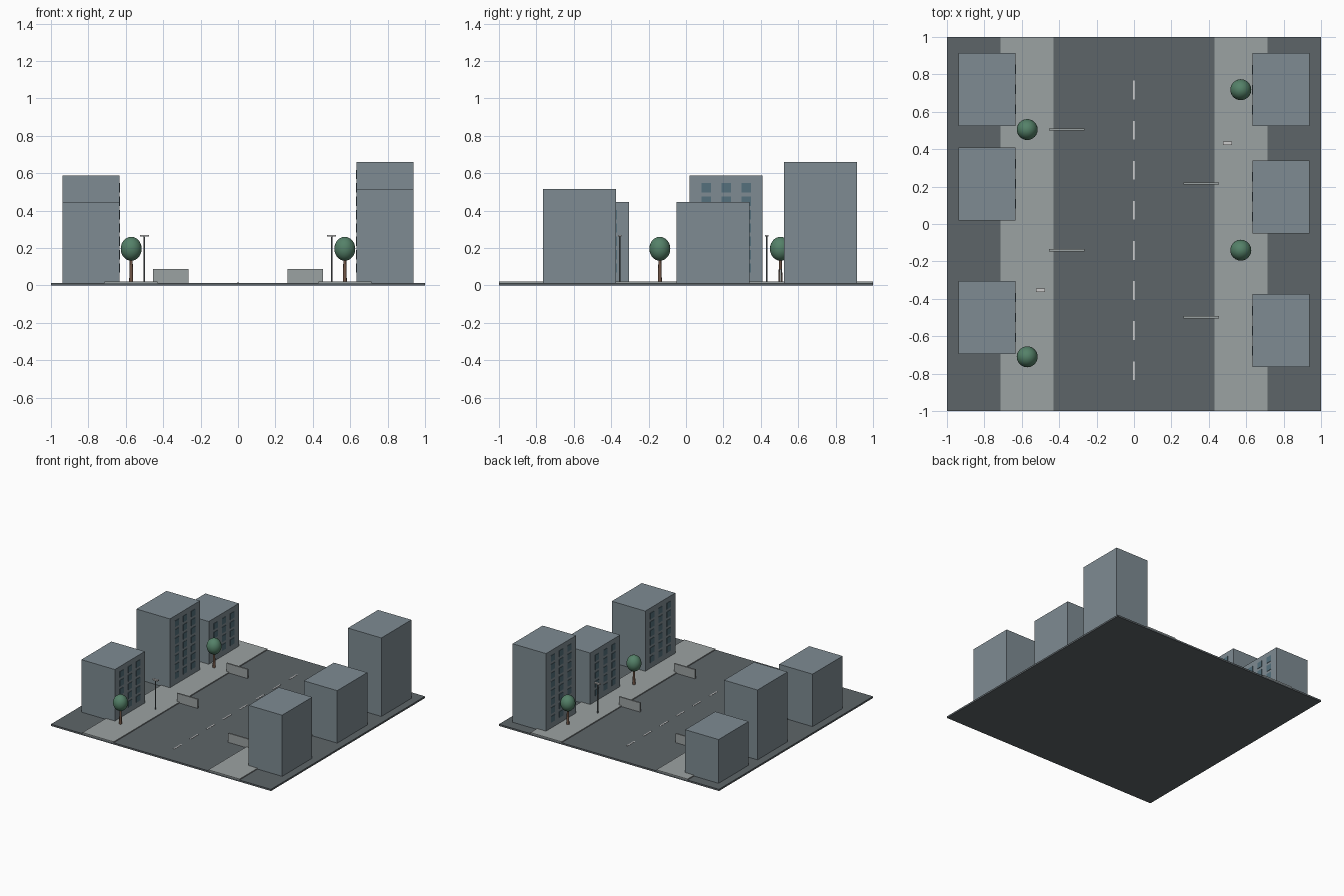
import bpy, bmesh
from mathutils import Matrix

if "Cube" in bpy.data.objects:
    bpy.data.objects.remove(bpy.data.objects["Cube"])


def material(name, rgb):
    m = bpy.data.materials.new(name)
    m.diffuse_color = (*rgb, 1)
    m.use_nodes = True
    m.node_tree.nodes["Principled BSDF"].inputs["Base Color"].default_value = m.diffuse_color
    return m


ASPHALT = material("asphalt", (0.11, 0.13, 0.14))
PAVING = material("paving", (0.33, 0.36, 0.36))
WALL = material("wall", (0.21, 0.26, 0.29))
GLASS = material("glass", (0.09, 0.16, 0.20))
PAINT = material("road_paint", (0.75, 0.77, 0.75))
BARK = material("bark", (0.16, 0.09, 0.06))
LEAF = material("leaf", (0.09, 0.22, 0.14))
METAL = material("metal", (0.13, 0.15, 0.16))
LIGHT = material("lamp_cover", (0.6, 0.63, 0.63))


def boxes(name, bounds, mat):
    """One object made of boxes given as (x0, x1, y0, y1, z0, z1)."""
    bm = bmesh.new()
    for x0, x1, y0, y1, z0, z1 in bounds:
        mtx = Matrix.Translation(((x0 + x1) / 2, (y0 + y1) / 2, (z0 + z1) / 2))
        mtx @= Matrix.Diagonal((abs(x1 - x0), abs(y1 - y0), z1 - z0, 1))
        bmesh.ops.create_cube(bm, size=1, matrix=mtx)
    me = bpy.data.meshes.new(name)
    bm.to_mesh(me)
    bm.free()
    me.materials.append(mat)
    ob = bpy.data.objects.new(name, me)
    bpy.context.collection.objects.link(ob)
    return ob


def finish(name, mat):
    ob = bpy.context.object
    ob.name = name
    ob.data.materials.append(mat)
    bpy.ops.object.shade_smooth_by_angle()
    return ob


def post(name, x, y, z0, z1, r0, r1, mat):
    bpy.ops.mesh.primitive_cone_add(vertices=12, radius1=r0, radius2=r1, depth=z1 - z0,
                                    location=(x, y, (z0 + z1) / 2))
    return finish(name, mat)


ROAD_Z, WALK_Z, FLOOR = 0.014, 0.022, 0.0714

# Road slab, sidewalks and centre line
boxes("road", [(-1, 1, -1, 1, 0, ROAD_Z)], ASPHALT)
for side, s in (("left", -1), ("right", 1)):
    boxes(side + "_sidewalk", [(s * 0.43, s * 0.714, -1, 1, ROAD_Z - 0.004, WALK_Z)], PAVING)
boxes("lane_dashes", [(-0.005, 0.005, c - 0.05, c + 0.05, ROAD_Z - 0.002, ROAD_Z + 0.002)
                      for c in (0.716 - 0.2143 * i for i in range(8))], PAINT)


# Buildings with windows on the street side
def building(name, s, yc, floors):
    top = 0.0165 + floors * FLOOR
    boxes(name, [(s * 0.633, s * 0.937, yc - 0.195, yc + 0.195, ROAD_Z - 0.002, top)], WALL)
    panes = []
    for row in range(floors - 1):
        z = 0.093 + row * FLOOR
        for col in (-1, 0, 1):
            y = yc + col * 0.107
            panes.append((s * 0.630, s * 0.638, y - 0.025, y + 0.025, z - 0.025, z + 0.025))
    boxes(name + "_windows", panes, GLASS)


for i, (s, y, n) in enumerate([(-1, -0.5, 6), (-1, 0.215, 8), (-1, 0.72, 5),
                               (1, -0.57, 7), (1, 0.145, 6), (1, 0.718, 9)]):
    building(f"building_{i + 1}", s, y, n)

# Street trees
for i, (x, y) in enumerate([(-0.571, 0.505), (-0.571, -0.71), (0.571, 0.718), (0.571, -0.14)]):
    post(f"tree_trunk_{i + 1}", x, y, WALK_Z - 0.002, 0.16, 0.011, 0.007, BARK)
    bpy.ops.mesh.primitive_uv_sphere_add(segments=24, ring_count=14, radius=1, location=(x, y, 0.196))
    crown = finish(f"tree_crown_{i + 1}", LEAF)
    bpy.ops.object.shade_smooth()
    crown.scale = (0.056, 0.056, 0.064)

# Street lamps
for i, (x, y) in enumerate([(-0.5, -0.355), (0.5, 0.432)]):
    post(f"lamp_post_{i + 1}", x, y, WALK_Z - 0.002, 0.264, 0.004, 0.004, METAL)
    boxes(f"lamp_head_{i + 1}", [(x - 0.024, x + 0.024, y - 0.009, y + 0.009, 0.261, 0.270)], LIGHT)

# Low barriers across the kerb lanes
for i, (s, y) in enumerate([(-1, 0.505), (-1, -0.14), (1, 0.216), (1, -0.498)]):
    boxes(f"barrier_{i + 1}", [(s * 0.264, s * 0.454, y - 0.006, y + 0.006, ROAD_Z, 0.089)], PAVING)
